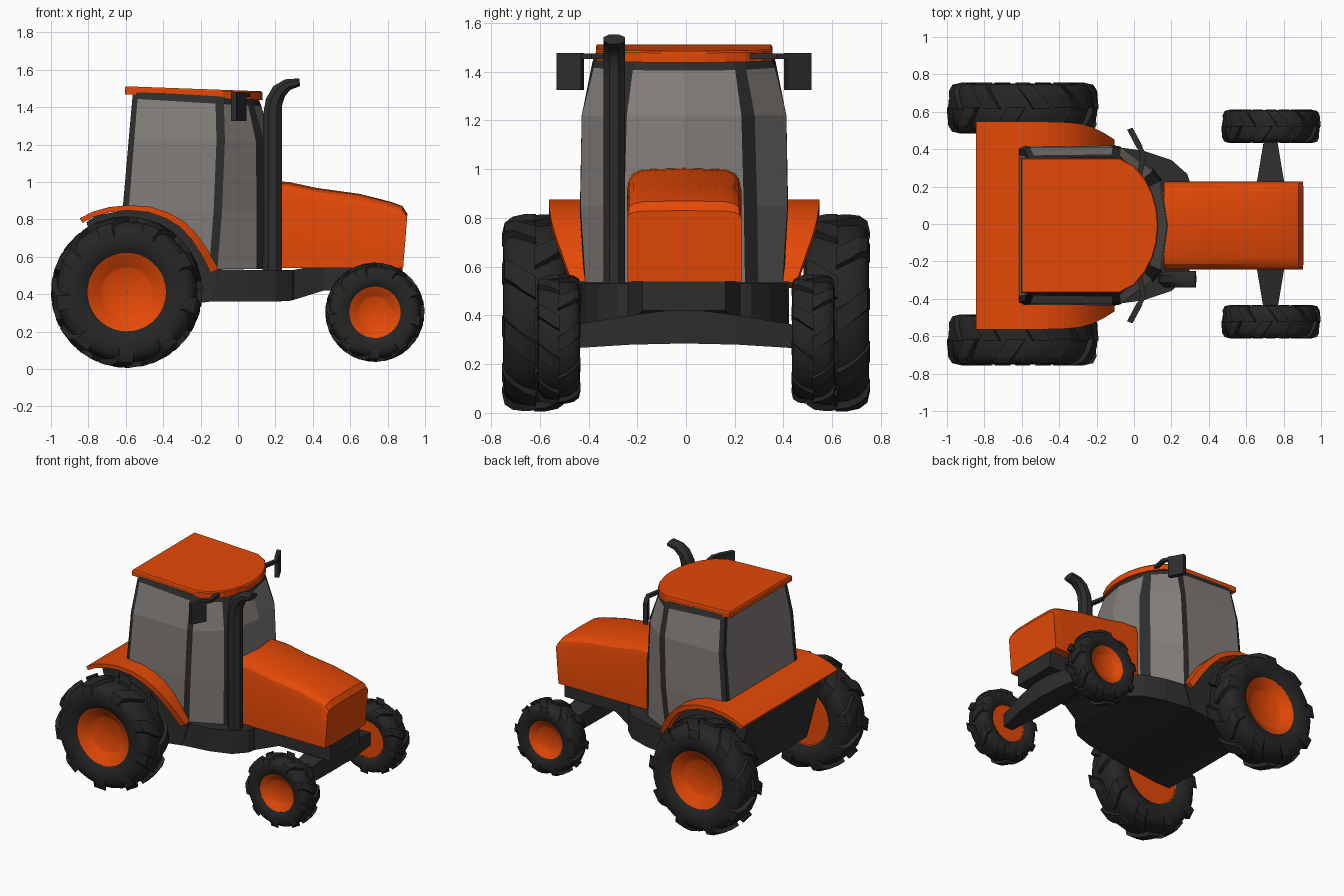
import bpy, bmesh, math
from mathutils import Vector

if "Cube" in bpy.data.objects:
    bpy.data.objects.remove(bpy.data.objects["Cube"])


def material(name, rgb):
    m = bpy.data.materials.new(name)
    m.diffuse_color = (*rgb, 1)
    m.use_nodes = True
    m.node_tree.nodes["Principled BSDF"].inputs["Base Color"].default_value = m.diffuse_color
    return m


ORANGE = material("orange_paint", (0.78, 0.066, 0.002))
DARK = material("dark_frame", (0.026, 0.026, 0.026))
RUBBER = material("tyre_rubber", (0.019, 0.019, 0.019))
GLASS = material("grey_glass", (0.225, 0.207, 0.193))
MID = -0.008  # body sits slightly off centre in y


def finish(name, verts, faces, mats, index=None, smooth=None, loc=(0, 0, 0)):
    me = bpy.data.meshes.new(name)
    me.from_pydata([tuple(v) for v in verts], [], faces)
    for m in mats:
        me.materials.append(m)
    if index:
        me.polygons.foreach_set("material_index", index)
    bm = bmesh.new()
    bm.from_mesh(me)
    bmesh.ops.recalc_face_normals(bm, faces=bm.faces)
    bm.to_mesh(me)
    bm.free()
    ob = bpy.data.objects.new(name, me)
    ob.location = loc
    bpy.context.collection.objects.link(ob)
    if smooth:
        bpy.ops.object.select_all(action='DESELECT')
        ob.select_set(True)
        bpy.context.view_layer.objects.active = ob
        bpy.ops.object.shade_smooth_by_angle(angle=math.radians(smooth))
    return ob


def skin(rings, wrap=False, base=0):
    """Faces joining closed rings of equal length."""
    n, k = len(rings[0]), len(rings)
    faces = []
    for i in range(k if wrap else k - 1):
        a, b = base + i * n, base + (i + 1) % k * n
        faces += [(a + j, a + (j + 1) % n, b + (j + 1) % n, b + j) for j in range(n)]
    if not wrap:
        faces += [tuple(range(base, base + n)), tuple(range(base + (k - 1) * n, base + k * n))]
    return faces


def loft(name, rings, mat, wrap=False, smooth=None, loc=(0, MID, 0)):
    return finish(name, [p for r in rings for p in r], skin(rings, wrap), [mat], None, smooth, loc)


def spin(name, profile, mat, loc, segs=32):
    rings = []
    for i in range(segs):
        a = 2 * math.pi * i / segs
        rings.append([(r * math.sin(a), y, r * math.cos(a)) for y, r in profile])
    return loft(name, rings, mat, True, 35, loc)


def box_ring_x(x, hw, z0, z1):
    return [(x, -hw, z0), (x, hw, z0), (x, hw, z1), (x, -hw, z1)]


# Wheels: tyre, staggered lugs, rim dished outside and flat inside
def wheel(name, loc, s, w, out):
    half = [(.12, .21), (.14, .235), (.15, .28), (.148, .32), (.135, .348), (.105, .368), (.05, .378)]
    tyre = half + [(-y, r) for y, r in reversed(half)]
    spin(name + "_tyre", [(y * w, r * s) for y, r in tyre], RUBBER, loc, 36)
    rim = [(.055, .001), (.058, .125), (.068, .14), (.105, .185), (.122, .214), (-.122, .214), (-.11, .205), (-.11, .001)]
    spin(name + "_rim", [(out * y * w, r * s) for y, r in rim], ORANGE, loc)
    stations = [(-.004, .365, .405, .26), (.05, .365, .405, .19), (.105, .355, .398, .09),
                (.142, .33, .378, .02), (.155, .30, .33, 0)]
    verts, faces = [], []
    count = 9
    for side in (1, -1):
        for k in range(count):
            a0 = 2 * math.pi * (k + (.5 if side < 0 else 0)) / count
            rings = []
            for y, lo, hi, sweep in stations:
                ring = []
                for da, r in ((-.13, lo), (.13, lo), (.115, hi), (-.115, hi)):
                    a = a0 + sweep + da
                    ring.append((r * s * math.sin(a), side * y * w, r * s * math.cos(a)))
                rings.append(ring)
            faces += skin(rings, base=len(verts))
            verts += [p for r in rings for p in r]
    finish(name + "_treads", verts, faces, [RUBBER], loc=loc)


for tag, s in (("left", 1), ("right", -1)):
    wheel("rear_wheel_" + tag, (-.595, s * .619, .411), 1, .88, s)
    wheel("front_wheel_" + tag, (.732, s * .522, .303), .655, .58, s)

# Front axle
loft("front_axle", [[(.73 - h, y, z0), (.73 + h, y, z0), (.73 + h, y, z1), (.73 - h, y, z1)]
                    for y, h, z0, z1 in ((-.46, .035, .265, .36), (-.22, .075, .28, .4), (0, .085, .285, .43),
                                         (.22, .075, .28, .4), (.46, .035, .265, .36))], DARK)

# Rear tub under the cab and front chassis
tub = [(-.81, .785), (-.68, .31), (-.55, .31), (-.15, .36), (-.1, .53), (-.2, .66), (-.3, .77), (-.45, .835),
       (-.6, .85), (-.76, .82)]
loft("rear_body", [[(x, y, z) for x, z in tub] for y in (-.43, .43)], DARK)
loft("chassis", [box_ring_x(*p) for p in ((-.17, .43, .36, .535), (.05, .40, .36, .53), (.2, .35, .36, .53),
                                          (.285, .275, .365, .53), (.3, .23, .37, .53),
                                          (.46, .17, .42, .56), (.88, .17, .42, .55))], DARK)

# Fender deck: one curved plate, narrowing at the front
arc = [(-.845, .805, .555), (-.78, .84, .555), (-.69, .865, .555), (-.59, .876, .555), (-.47, .868, .555),
       (-.37, .835, .552), (-.29, .79, .545), (-.22, .72, .525), (-.16, .635, .495), (-.105, .535, .46)]
rings = []
for i, (x, z, h) in enumerate(arc):
    a, b = arc[max(i - 1, 0)], arc[min(i + 1, len(arc) - 1)]
    t = Vector((b[0] - a[0], b[1] - a[1])).normalized() * (.028 + .003 * max(0, i - 3))
    rings.append([(x, -h, z), (x, h, z), (x + t.y, h, z - t.x), (x + t.y, -h, z - t.x)])
loft("fenders", rings, ORANGE, smooth=35)

# Hood with rounded shoulders
rings = []
for x, top, d in ((.16, 1.005, .09), (.27, 1.0, .09), (.42, .968, .085), (.65, .936, .075),
                  (.82, .893, .06), (.88, .870, .05), (.905, .83, .03)):
    half = [(.235, .54), (.235, top - d), (.225, top - d * .5), (.207, top - d * .25), (.17, top - d * .07)]
    ring = half + [(0, top)] + [(-y, z) for y, z in reversed(half)]
    lean = .022 if x > .87 else 0
    rings.append([(x - lean * max(0, (.82 - z) / .28), y, z) for y, z in ring])
loft("hood", rings, ORANGE, smooth=25)

# Cab: pillars and glass as columns of a lofted shell
levels = [
    (.535, [(.185, 0), (.145, .25), (.1, .305), (-.11, .405), (-.155, .41), (-.615, .42), (-.645, .405), (-.645, .37)]),
    (.85, [(.185, 0), (.15, .245), (.1, .30), (-.085, .425), (-.13, .427), (-.585, .425), (-.617, .41), (-.617, .375)]),
    (1.22, [(.178, 0), (.14, .235), (.095, .29), (-.07, .42), (-.115, .42), (-.555, .42), (-.585, .405), (-.585, .37)]),
    (1.445, [(.125, 0), (.085, .21), (.055, .255), (-.075, .372), (-.12, .38), (-.537, .375), (-.565, .36), (-.565, .33)]),
    (1.485, [(.11, 0), (.075, .20), (.045, .25), (-.075, .36), (-.12, .365), (-.54, .36), (-.562, .35), (-.562, .32)])]
rings = []
for k, (z, half) in enumerate(levels):
    full = half + [(x, -y) for x, y in reversed(half[1:])]
    drop = .06 if k > 2 else 0
    rings.append([(x, y, z - drop * (x + .56)) for x, y in full])
faces = skin(rings)
index = []
for f in range(len(faces)):
    row, col = divmod(f, 15)
    index.append(1 if row < 3 and min(col, 14 - col) in (0, 2, 4, 7) else 0)
finish("cab", [p for r in rings for p in r], faces, [DARK, GLASS], index, loc=(0, MID, 0))

# Roof slab with a curved front
half = [(.13, .0), (.122, .09), (.1, .17), (.06, .25), (0, .32), (-.08, .362), (-.605, .362)]
plan = half + [(x, -y) for x, y in reversed(half[1:])]
rings = []
for z, slope, k in ((1.468, .042, 1), (1.503, .036, 1), (1.511, .036, .985)):
    rings.append([(-.24 + (x + .24) * k, y * k, z - slope * (x + .6)) for x, y in plan])
loft("roof", rings, ORANGE)

# Exhaust: eight-sided pipe that bends forward and flattens (x, z, lean, half depth)
rings = []
for x, z, lean, d in ((.184, .5, 0, .053), (.184, 1.36, 0, .051), (.193, 1.43, 18, .047),
                      (.22, 1.485, 40, .042), (.265, 1.52, 65, .032), (.33, 1.533, 82, .021)):
    c, s = math.cos(math.radians(lean)), math.sin(math.radians(lean))
    ring = []
    for k in range(8):
        a = math.pi * (k + .5) / 4
        u = d * 1.06 * math.cos(a)
        ring.append((x + u * c, -.287 + .048 * math.sin(a), z - u * s))
    rings.append(ring)
loft("exhaust", rings, DARK, smooth=30)

# Mirrors on bent arms
for tag, s in (("left", 1), ("right", -1)):
    arm = []
    for x, y in ((.03, .27), (.05, .38), (.01, .46)):
        arm.append([(x + dx, s * y, z) for dx, z in ((-.014, 1.453), (.014, 1.453), (.014, 1.475), (-.014, 1.475))])
    loft("mirror_arm_" + tag, arm, DARK)
    plate = [(-.037, .512), (-.008, .523), (.046, .423), (.017, .41)]
    loft("mirror_" + tag, [[(x, s * y, z) for x, y in plate] for z in (1.325, 1.477)], DARK)
